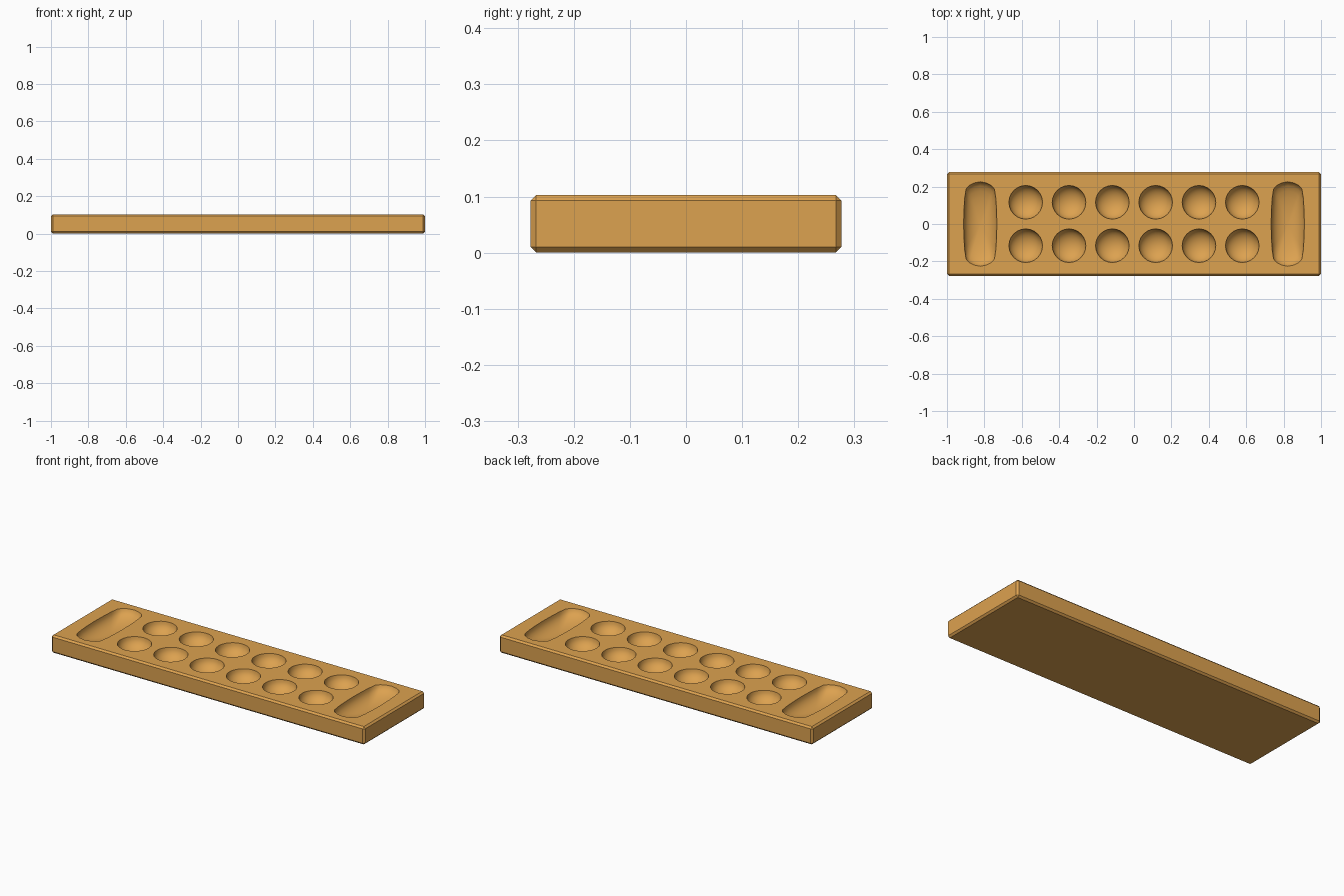
import bpy, bmesh, math

if "Cube" in bpy.data.objects:
    bpy.data.objects.remove(bpy.data.objects["Cube"])

TOP, DEPTH = 0.103, 0.066
wood = bpy.data.materials.new("wood")
wood.diffuse_color = (0.72, 0.36, 0.08, 1)
wood.use_nodes = True
wood.node_tree.nodes["Principled BSDF"].inputs["Base Color"].default_value = wood.diffuse_color


def finish(name, bm):
    bmesh.ops.recalc_face_normals(bm, faces=bm.faces)
    mesh = bpy.data.meshes.new(name)
    bm.to_mesh(mesh)
    bm.free()
    mesh.materials.append(wood)
    ob = bpy.data.objects.new(name, mesh)
    bpy.context.collection.objects.link(ob)
    return ob


def add_hollow(bm, cx, cy, outline, depth, steps=7):
    """Closed pebble: the outline shrinks towards a pole below and above the board top."""
    rings = []
    for i in range(1, 2 * steps):
        a = -math.pi / 2 + math.pi * i / (2 * steps)
        rings.append([bm.verts.new((cx + x * math.cos(a), cy + y * math.cos(a),
                                    TOP + depth * math.sin(a))) for x, y in outline])
    n = len(outline)
    for lo, hi in zip(rings, rings[1:]):
        for j in range(n):
            bm.faces.new((lo[j], lo[(j + 1) % n], hi[(j + 1) % n], hi[j]))
    for ring, z in ((rings[0], TOP - depth), (rings[-1], TOP + depth)):
        pole = bm.verts.new((cx, cy, z))
        for j in range(n):
            bm.faces.new((ring[j], ring[(j + 1) % n], pole))


# Board with a small chamfer
bm = bmesh.new()
bmesh.ops.create_cube(bm, size=1)
for v in bm.verts:
    v.co = (v.co.x * 2, v.co.y * 0.554, (v.co.z + 0.5) * TOP)
bmesh.ops.bevel(bm, geom=bm.edges[:], offset=0.01, segments=1, affect='EDGES')
board = finish("game_board", bm)

# Round pits and long end stores, gathered in one cutter
bm = bmesh.new()
circle = [(0.09 * math.cos(math.tau * k / 24), 0.09 * math.sin(math.tau * k / 24)) for k in range(24)]
quarter = [(0.089, 0), (0.087, 0.08), (0.083, 0.14), (0.076, 0.187), (0.06, 0.206), (0.035, 0.219), (0, 0.226)]
half = quarter + [(-x, y) for x, y in quarter[-2::-1]]
store = half + [(-x, -y) for x, y in half[1:-1]]
for side in (-1, 1):
    for i in range(6):
        add_hollow(bm, (i - 2.5) * 0.2316, side * 0.116, circle, DEPTH)
    add_hollow(bm, side * 0.822, 0, store, DEPTH)
cutter = finish("pit_cutter", bm)
cutter.hide_render = True

# Carve the board, then drop the cutter
cut = board.modifiers.new("pits", 'BOOLEAN')
cut.operation, cut.solver, cut.object = 'DIFFERENCE', 'EXACT', cutter
bpy.context.view_layer.objects.active = board
board.select_set(True)
bpy.ops.object.modifier_apply(modifier=cut.name)
bpy.data.objects.remove(cutter)
bpy.ops.object.shade_smooth_by_angle(angle=math.radians(32))
